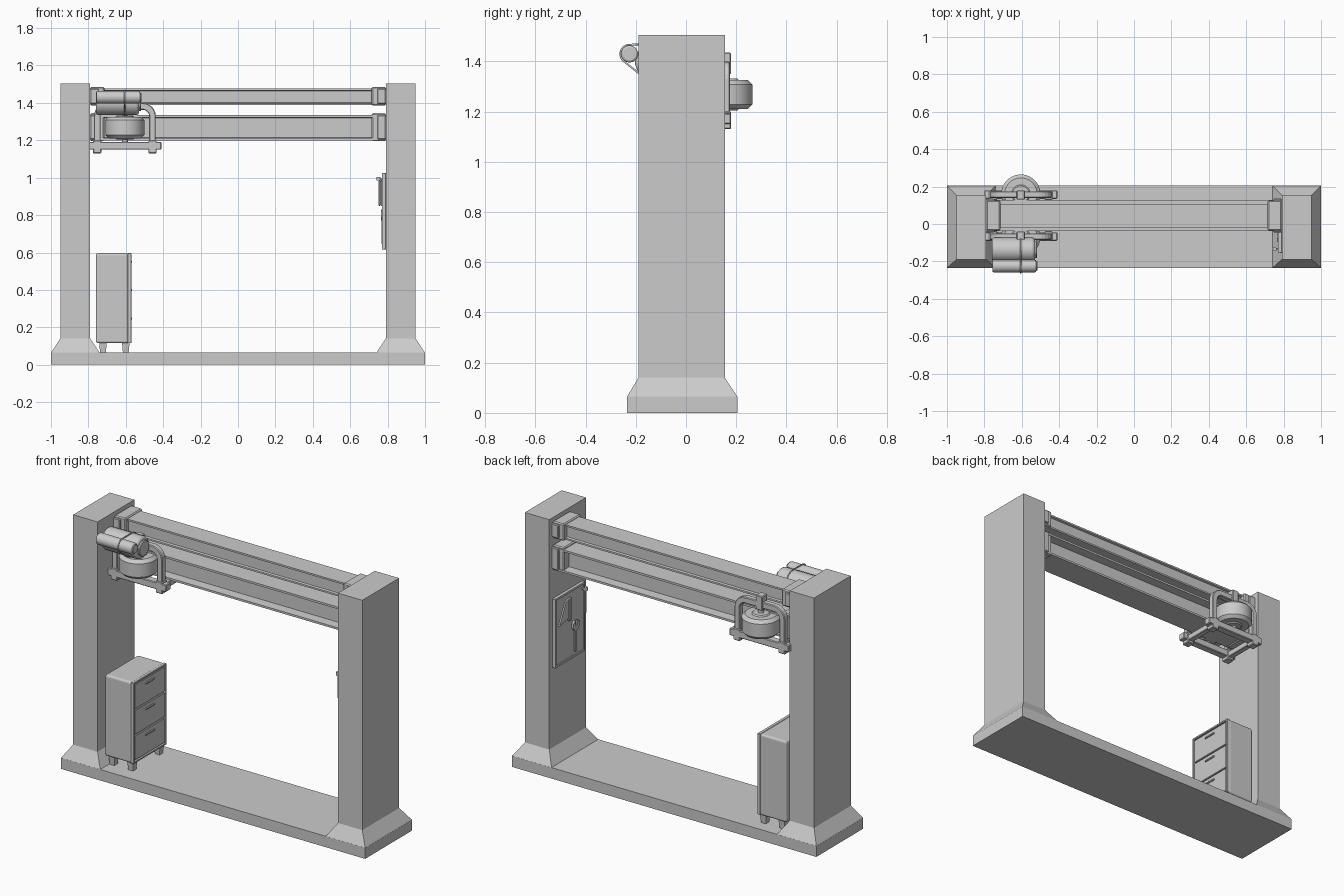
import bpy, bmesh
from math import sin, cos, pi, radians
from mathutils import Vector, Matrix
from mathutils.geometry import convex_hull_2d

if "Cube" in bpy.data.objects:
    bpy.data.objects.remove(bpy.data.objects["Cube"])


def finish(name, bm, bevel=0, seg=1, smooth=False):
    bmesh.ops.recalc_face_normals(bm, faces=bm.faces)
    me = bpy.data.meshes.new(name)
    bm.to_mesh(me)
    bm.free()
    ob = bpy.data.objects.new(name, me)
    bpy.context.collection.objects.link(ob)
    if bevel:
        m = ob.modifiers.new("Bevel", 'BEVEL')
        m.width, m.segments, m.limit_method = bevel, seg, 'ANGLE'
    if smooth:
        bpy.context.view_layer.objects.active = ob
        ob.select_set(True)
        bpy.ops.object.shade_smooth_by_angle(angle=radians(35))
        ob.select_set(False)
    return ob


def box(name, x, y, z, bevel=0, seg=1):
    bm = bmesh.new()
    bmesh.ops.create_cube(bm, size=1)
    for v in bm.verts:
        v.co = [(a[0] + a[1]) / 2 + c * (a[1] - a[0]) for a, c in zip((x, y, z), v.co)]
    return finish(name, bm, bevel, seg)


def prism(name, pts, axis, lo, hi, bevel=0):
    """Extrude a 2D outline along an axis (outline in the other two axes)."""
    def at(p, t):
        q = list(p)
        q.insert(axis, t)
        return q
    bm = bmesh.new()
    face = bm.faces.new([bm.verts.new(at(p, lo)) for p in pts])
    new = bmesh.ops.extrude_face_region(bm, geom=[face])['geom']
    for v in new:
        if isinstance(v, bmesh.types.BMVert):
            v.co[axis] = hi
    return finish(name, bm, bevel)


def cyl(name, c, r, depth, axis='z', n=32, bevel=0, seg=1, smooth=True):
    bm = bmesh.new()
    rot = Matrix.Rotation(pi / 2, 4, 'Y') if axis == 'x' else Matrix()
    spin = Matrix.Rotation(pi / n, 4, 'Z')
    bmesh.ops.create_cone(bm, cap_ends=True, segments=n, radius1=r, radius2=r, depth=depth,
                          matrix=Matrix.Translation(c) @ rot @ spin)
    return finish(name, bm, bevel, seg, smooth)


def loft(name, rects):
    """Stack of rectangles (x0, x1, y0, y1, z)."""
    bm = bmesh.new()
    rings = [[bm.verts.new((x, y, z)) for x, y in ((a, c), (b, c), (b, d), (a, d))]
             for a, b, c, d, z in rects]
    for lo, hi in zip(rings, rings[1:]):
        for i in range(4):
            bm.faces.new((lo[i], lo[i - 1], hi[i - 1], hi[i]))
    bm.faces.new(rings[0])
    bm.faces.new(rings[-1])
    return finish(name, bm)


# Base and columns with flared feet
box("base_slab", (-1, 1), (-.235, .205), (0, .065))
for s, side in ((-1, "left"), (1, "right")):
    span = lambda a, b: sorted((s * a, s * b))
    loft(side + "_column", [(*span(1, .74), -.235, .205, .064),
                            (*span(.95, .79), -.19, .155, .14),
                            (*span(.95, .79), -.19, .155, 1.505)])
    # Beam end brackets
    for lvl, z0, z1 in (("upper", 1.385, 1.485), ("lower", 1.195, 1.345)):
        box(f"{side}_{lvl}_bracket", span(.715, .79), (-.035, .125), (z0, z1), .006)
        box(f"{side}_{lvl}_plate", span(.745, .79), (-.045, .135), (z0 + .01, z1 - .01), .004)

# Beams: I profile for the rollers, slim lipped profile above
C = .045


def i_profile(half, web, z0, z1, t):
    right = [(half, z0), (half, z0 + t), (web, z0 + t * 1.3), (web, z1 - t * 1.3), (half, z1 - t), (half, z1)]
    return [(C + y, z) for y, z in right] + [(C - y, z) for y, z in reversed(right)]


prism("lower_beam", i_profile(.083, .03, 1.2, 1.335, .012), 0, -.78, .78)
prism("upper_beam", i_profile(.063, .05, 1.388, 1.477, .01), 0, -.78, .78)

# Trolley: arched side frames, bars, rollers
X = -.605


def arch(w, z0, z1, r):
    half = [(w, z0)] + [(w - r + r * cos(a), z1 - r + r * sin(a)) for a in (i * pi / 12 for i in range(7))]
    return [(X + x, z) for x, z in half] + [(X - x, z) for x, z in reversed(half)]


for s, side in ((-1, "front"), (1, "back")):
    span = lambda a, b: sorted((C + s * a, C + s * b))
    outline = arch(.165, 1.17, 1.40, .07) + arch(.13, 1.17, 1.363, .035)[::-1]
    prism(side + "_trolley_arch", outline, 1, *span(.095, .13), bevel=.004)
    box(side + "_trolley_bar", (X - .195, X + .195), span(.09, .135), (1.15, 1.192), .004)
    box(side + "_axle_block", (X - .022, X + .022), span(.085, .135), (1.35, 1.435), .004)
    cyl(side + "_axle", (X, C + s * .115, 1.265), .016, .21, n=16)
    cyl(side + "_roller_hub", (X, C + s * .115, 1.268), .05, .128, n=24, bevel=.006)
    cyl(side + "_roller", (X, C + s * .115, 1.268), .105, .115, n=32, bevel=.018)
    for k in (-1, 1):
        x = X + k * .148
        box(side + "_trolley_foot", (x - .022, x + .022), span(.085, .135), (1.13, 1.2), .004)
for k in (-1, 1):
    x = X + k * .148
    box("trolley_cross_bar", (x - .017, x + .017), (C - .12, C + .12), (1.145, 1.18), .003)

# Hoist motor: two barrels held by a strap
cyl("motor_drum", (-.645, -.138, 1.40), .066, .23, 'x', 16, .012, 2)
cyl("motor_drum_cap", (-.535, -.138, 1.40), .048, .035, 'x', 8, .004, smooth=False)
cyl("motor_barrel", (-.64, -.225, 1.43), .034, .235, 'x', 24, .008, 2)
cyl("motor_barrel_cap", (-.525, -.225, 1.43), .024, .016, 'x', 24)
pts = [Vector((y + r * cos(i * pi / 16), z + r * sin(i * pi / 16)))
       for y, z, r in ((-.225, 1.43, .037), (-.138, 1.40, .068)) for i in range(32)]
hull = [pts[i] for i in convex_hull_2d(pts)]
cu = bpy.data.curves.new("motor_strap", 'CURVE')
cu.dimensions, cu.bevel_depth, cu.bevel_resolution = '3D', .004, 1
sp = cu.splines.new('POLY')
sp.points.add(len(hull) - 1)
sp.use_cyclic_u = True
for p, h in zip(sp.points, hull):
    p.co = (X, h.x, h.y, 1)
bpy.context.collection.objects.link(bpy.data.objects.new("motor_strap", cu))

# Drawer cabinet, drawers facing +x
box("cabinet_body", (-.76, -.585), (-.165, .145), (.115, .597), .012, 3)
for y in ((-.165, -.155), (.135, .145)):
    box("cabinet_side_trim", (-.59, -.57), y, (.115, .59), .002)
for z in ((.115, .125), (.585, .597)):
    box("cabinet_edge_trim", (-.59, -.57), (-.165, .145), z, .002)
for i in range(3):
    z = .13 + i * .152
    box("drawer", (-.59, -.573), (-.15, .13), (z, z + .147), .003)
    box("drawer_handle", (-.575, -.566), (-.05, .03), (z + .112, z + .122), .002)
for x in (-.722, -.6):
    for y in (-.135, .115):
        loft("cabinet_leg", [(x - .015, x + .015, y - .015, y + .015, .06),
                             (x - .02, x + .02, y - .02, y + .02, .118)])

# Tool board on the right column
box("tool_board", (.776, .792), (-.155, .125), (.615, 1.025), .003)
for z in ((.615, .627), (1.013, 1.025)):
    box("board_rim", (.771, .78), (-.155, .125), z)
for y in ((-.155, -.145), (.115, .125)):
    box("board_rim", (.771, .78), y, (.615, 1.025))
prism("saw_blade", [(.09, .85), (.03, .97), (-.005, .985), (-.005, .87)], 0, .768, .777)
box("saw_handle", (.762, .777), (-.02, .005), (.85, .985), .004)
box("wrench_shaft", (.766, .777), (-.075, -.055), (.645, .785), .003)
prism("wrench_head", [(-.075, .77), (-.095, .79), (-.095, .82), (-.075, .83), (-.075, .80),
                      (-.055, .80), (-.055, .83), (-.035, .82), (-.035, .79), (-.055, .77)], 0, .764, .777)
box("hook_arm", (.75, .78), (-.14, -.128), (.985, .996), .002)
cyl("hook_knob", (.752, -.134, .995), .011, .02, n=12)
box("hanging_tool", (.752, .762), (-.142, -.126), (.85, .985), .003)
